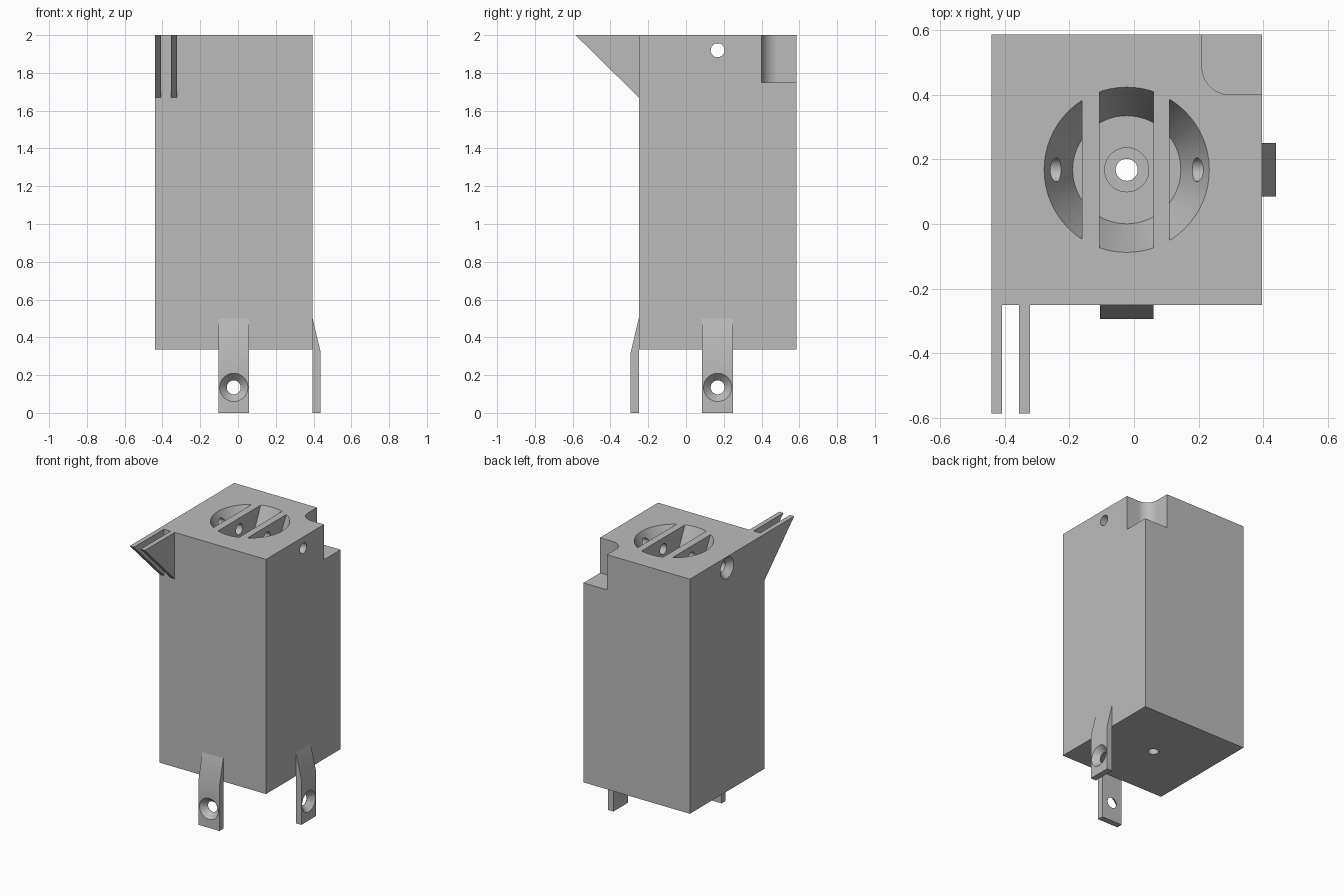
import bpy, bmesh, math
from mathutils import Matrix, Vector

cube = bpy.data.objects.get("Cube")
if cube:
    bpy.data.objects.remove(cube, do_unlink=True)

grey = bpy.data.materials.new("light grey plastic")
grey.use_nodes = True
colour = (0.5, 0.5, 0.5, 1)
grey.diffuse_color = colour
grey.node_tree.nodes["Principled BSDF"].inputs["Base Color"].default_value = colour

LEFT, RIGHT, FRONT, BACK = 0.395, -0.44, -0.25, 0.585
BASE, TOP = 0.335, 2.0
CX, CY = (LEFT + RIGHT) / 2, (FRONT + BACK) / 2
HOLE, SINK = 0.037, 0.075


def finish(bm, name):
    bmesh.ops.recalc_face_normals(bm, faces=bm.faces)
    mesh = bpy.data.meshes.new(name)
    bm.to_mesh(mesh)
    bm.free()
    mesh.materials.append(grey)
    obj = bpy.data.objects.new(name, mesh)
    bpy.context.collection.objects.link(obj)
    return obj


def prism(name, points, direction):
    """Extrude a closed outline of 3D points along a direction."""
    bm = bmesh.new()
    face = bm.faces.new([bm.verts.new(p) for p in points])
    out = bmesh.ops.extrude_face_region(bm, geom=[face])
    verts = [v for v in out["geom"] if isinstance(v, bmesh.types.BMVert)]
    bmesh.ops.translate(bm, verts=verts, vec=direction)
    return finish(bm, name)


def cone_mesh(start, end, r1, r2):
    """Round or tapered solid from start to end."""
    start, end = Vector(start), Vector(end)
    axis = end - start
    matrix = Matrix.Translation((start + end) / 2) @ axis.to_track_quat("Z", "Y").to_matrix().to_4x4()
    bm = bmesh.new()
    bmesh.ops.create_cone(bm, cap_ends=True, segments=64, radius1=r1, radius2=r2,
                          depth=axis.length, matrix=matrix)
    return bm


def cutter(start, end, r1, r2):
    return finish(cone_mesh(start, end, r1, r2), "cutter")


def cut(obj, tools):
    bpy.context.view_layer.objects.active = obj
    for tool in tools:
        tool.hide_render = True
        mod = obj.modifiers.new("cut", "BOOLEAN")
        mod.operation, mod.solver, mod.object = "DIFFERENCE", "EXACT", tool
        bpy.ops.object.modifier_apply(modifier=mod.name)
        bpy.data.objects.remove(tool, do_unlink=True)


def smooth(obj):
    bpy.ops.object.select_all(action="DESELECT")
    obj.select_set(True)
    bpy.context.view_layer.objects.active = obj
    bpy.ops.object.shade_smooth_by_angle(angle=math.radians(20))


# Main housing
body = prism("housing", [(RIGHT, FRONT, BASE), (LEFT, FRONT, BASE),
                         (LEFT, BACK, BASE), (RIGHT, BACK, BASE)], (0, 0, TOP - BASE))

# Rounded corner notch
r, nx, ny = 0.085, 0.21, 0.40
outline = [(0.6, 0.8), (nx, 0.8)]
for i in range(17):
    a = math.pi + math.pi / 2 * i / 16
    outline.append((nx + r + r * math.cos(a), ny + r + r * math.sin(a)))
outline.append((0.6, ny))
tools = [prism("cutter", [(x, y, 1.75) for x, y in outline], (0, 0, 0.5))]

# Tapered bowl, divided by two upright bars
floor, rim, bowl_r, floor_r = 1.80, 2.02, 0.264, 0.167
for low, high in ((-0.5, -0.16), (-0.107, 0.06), (0.11, 0.5)):
    bm = cone_mesh((CX, CY, floor), (CX, CY, rim), floor_r, bowl_r)
    for x, side in ((low, -1), (high, 1)):
        bmesh.ops.bisect_plane(bm, geom=bm.verts[:] + bm.edges[:] + bm.faces[:],
                               plane_co=(x, 0, 0), plane_no=(side, 0, 0), clear_outer=True)
        bmesh.ops.holes_fill(bm, edges=[e for e in bm.edges if e.is_boundary])
    tools.append(finish(bm, "cutter"))

# Stepped centre bore, cross hole and its countersink
hole_z = 1.92
tools += [
    cutter((CX, CY, floor - 0.1), (CX, CY, floor + 0.05), 0.068, 0.068),
    cutter((CX, CY, 0.2), (CX, CY, floor), 0.034, 0.034),
    cutter((-0.7, CY, hole_z), (0.7, CY, hole_z), HOLE, HOLE),
    cutter((RIGHT - 0.01, CY, hole_z), (RIGHT + 0.04, CY, hole_z), SINK + 0.009, HOLE),
]
cut(body, tools)
smooth(body)

# Triangular fins at the top front corner
for name, x0, x1 in (("outer_fin", RIGHT, -0.407), ("inner_fin", -0.355, -0.322)):
    prism(name, [(x0, FRONT, 1.67), (x0, FRONT, TOP), (x0, -0.585, TOP)], (x1 - x0, 0, 0))

# Mounting tabs with countersunk holes
thick, half, screw_z = 0.043, 0.082, 0.135
profile = [(0, 0), (thick, 0), (thick, 0.32), (0, 0.5)]
for name, origin, out in (("front_tab", Vector((CX, FRONT, 0)), Vector((0, -1, 0))),
                          ("left_tab", Vector((LEFT, CY, 0)), Vector((1, 0, 0)))):
    across = Vector((0, 0, 1)).cross(out)
    points = [origin - across * half + out * d + Vector((0, 0, z)) for d, z in profile]
    tab = prism(name, points, across * half * 2)
    screw = origin + Vector((0, 0, screw_z))
    cut(tab, [cutter(screw - out * 0.1, screw + out * 0.1, HOLE, HOLE),
              cutter(screw + out * 0.002, screw + out * (thick + 0.01), HOLE, SINK + 0.009)])
    smooth(tab)
